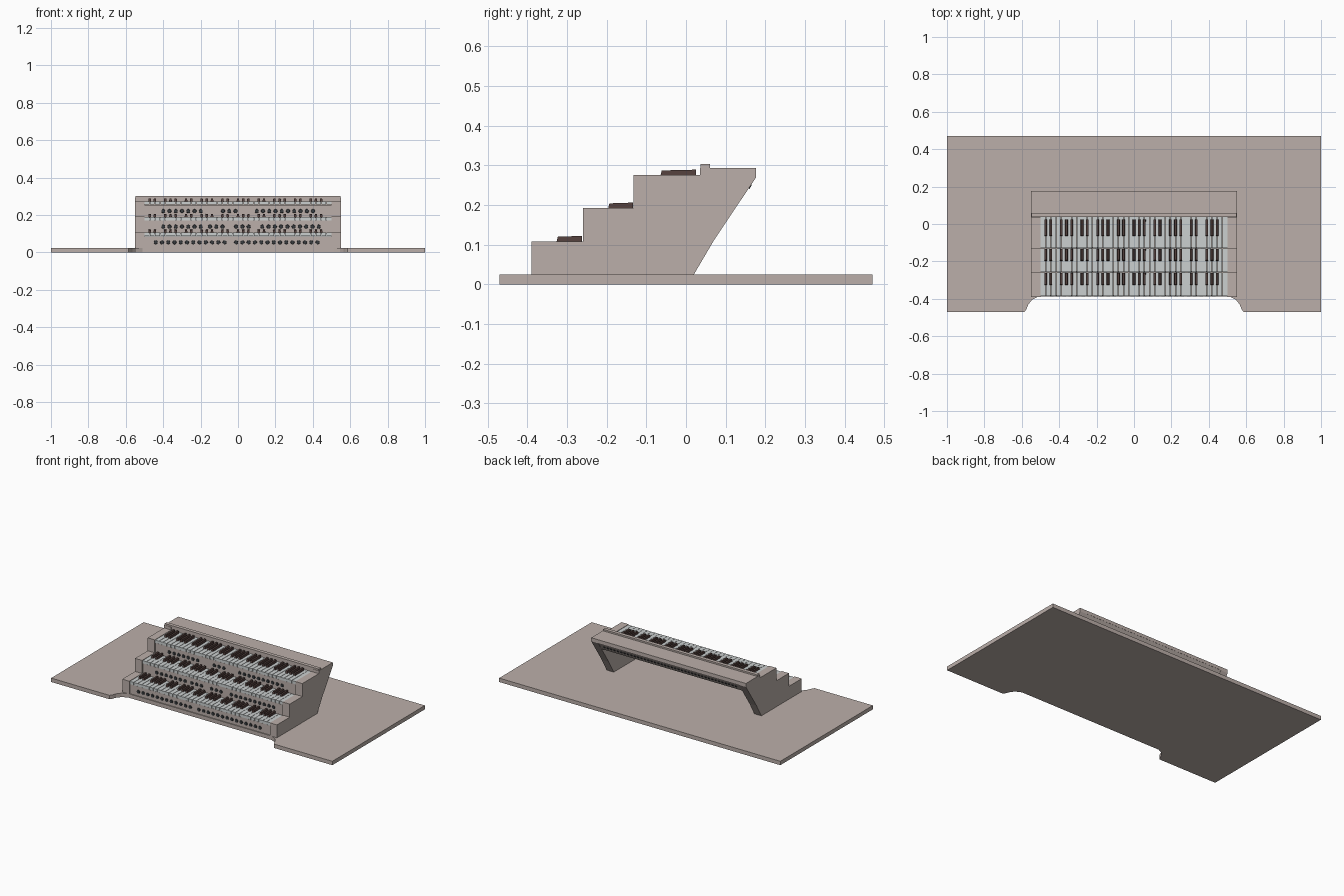
import bpy, bmesh, math
from mathutils import Matrix, Vector

if "Cube" in bpy.data.objects:
    bpy.data.objects.remove(bpy.data.objects["Cube"])


def material(name, rgb):
    m = bpy.data.materials.new(name)
    m.diffuse_color = (*rgb, 1)
    m.use_nodes = True
    m.node_tree.nodes["Principled BSDF"].inputs["Base Color"].default_value = m.diffuse_color
    return m


WOOD = material("pale_wood", (0.50, 0.43, 0.40))
IVORY = material("light_grey_keys", (0.60, 0.63, 0.63))
ROSE = material("dark_rosewood", (0.085, 0.05, 0.045))
DARK = material("dark_grey", (0.04, 0.045, 0.05))


def finish(bm, name, mat):
    bmesh.ops.recalc_face_normals(bm, faces=bm.faces)
    me = bpy.data.meshes.new(name)
    bm.to_mesh(me)
    bm.free()
    ob = bpy.data.objects.new(name, me)
    bpy.context.collection.objects.link(ob)
    me.materials.append(mat)
    return ob


def box(bm, x0, x1, y0, y1, z0, z1):
    m = Matrix.Translation(((x0 + x1) / 2, (y0 + y1) / 2, (z0 + z1) / 2))
    m = m @ Matrix.Diagonal((x1 - x0, y1 - y0, z1 - z0, 1))
    return bmesh.ops.create_cube(bm, size=1, matrix=m)["verts"]


def prism(bm, pts, offset):
    """Extrude a closed outline of 3D points along an offset."""
    f = bm.faces.new([bm.verts.new(p) for p in pts])
    r = bmesh.ops.extrude_face_region(bm, geom=[f], use_keep_orig=True)
    vs = [v for v in r["geom"] if isinstance(v, bmesh.types.BMVert)]
    bmesh.ops.translate(bm, verts=vs, vec=offset)


def disc(bm, centre, direction, radius, depth):
    rot = Vector(direction).to_track_quat('Z', 'Y').to_matrix().to_4x4()
    bmesh.ops.create_cone(bm, cap_ends=True, segments=14, radius1=radius, radius2=radius * 0.85,
                          depth=depth, matrix=Matrix.Translation(centre) @ rot)


# Table top with the curved knee notch at the front
half = [(0.51, -0.388), (0.545, -0.405), (0.565, -0.43), (0.575, -0.455), (0.585, -0.47),
        (1, -0.47), (1, 0.47)]
outline = half + [(-x, y) for x, y in reversed(half)]
bm = bmesh.new()
prism(bm, [(x, y, 0) for x, y in outline], (0, 0, 0.025))
finish(bm, "table_top", WOOD)

# Stepped side cheeks
profile = [(-0.39, 0.025), (-0.39, 0.108), (-0.26, 0.108), (-0.26, 0.192), (-0.132, 0.192),
           (-0.132, 0.275), (0.035, 0.275), (0.035, 0.293), (0.177, 0.293), (0.177, 0.27),
           (0.122, 0.188), (0.07, 0.11), (0.02, 0.025)]
for side, name in ((1, "right_cheek"), (-1, "left_cheek")):
    bm = bmesh.new()
    prism(bm, [(side * 0.5, y, z) for y, z in profile], (side * 0.05, 0, 0))
    finish(bm, name, WOOD)

# Top shelf, its ledge, and the sloped rear rail
bm = bmesh.new()
box(bm, -0.5, 0.5, 0.037, 0.177, 0.272, 0.293)
finish(bm, "top_shelf", WOOD)
bm = bmesh.new()
box(bm, -0.548, 0.548, 0.037, 0.06, 0.293, 0.303)
finish(bm, "music_ledge", WOOD)
bm = bmesh.new()
rail = [(0.176, 0.272), (0.145, 0.222), (0.13, 0.222), (0.155, 0.272)]
prism(bm, [(-0.5, y, z) for y, z in rail], (1, 0, 0))
finish(bm, "rear_rail", WOOD)

# Row of sockets along the rear rail
bm = bmesh.new()
n = Vector((0, 0.05, -0.031)).normalized()
for i in range(40):
    disc(bm, Vector((-0.468 + i * 0.024, 0.1605, 0.247)) + n * 0.001, n, 0.007, 0.004)
finish(bm, "rear_sockets", DARK)

# Three manuals: front y, back y, deck z, sharp front y, sharp back y, piston groups (start x, count)
manuals = [
    ("lower", -0.385, -0.260, 0.108, -0.327, -0.262, [(-0.44, 12), (-0.01, 14)]),
    ("middle", -0.256, -0.132, 0.192, -0.197, -0.134, [(-0.40, 7), (-0.15, 3), (-0.01, 3), (0.13, 10)]),
    ("upper", -0.128, 0.037, 0.275, -0.065, 0.025, [(-0.40, 7), (-0.08, 3), (0.10, 10)]),
]
KEYS = 36
W = 1 / KEYS
for label, y0, y1, z, s0, s1, groups in manuals:
    base = 0.025 if label == "lower" else z - 0.09
    # Front panel and key bed
    bm = bmesh.new()
    box(bm, -0.5, 0.5, y0 + 0.003, y0 + 0.02, base, z - 0.022)
    finish(bm, label + "_front_panel", WOOD)
    bm = bmesh.new()
    box(bm, -0.5, 0.5, y0 + 0.02, y1 + 0.02, z - 0.034, z - 0.022)
    finish(bm, label + "_key_bed", WOOD)

    # Natural keys
    bm = bmesh.new()
    for i in range(KEYS):
        x = -0.5 + i * W
        box(bm, x + 0.001, x + W - 0.001, y0, y1, z - 0.02, z - 0.002)
    finish(bm, label + "_natural_keys", IVORY)

    # Sharp keys with tapered tops, skipping the gaps after E and B
    bm = bmesh.new()
    for i in range(KEYS - 1):
        if i % 7 in (2, 6):
            continue
        x = -0.5 + (i + 1) * W
        vs = box(bm, x - 0.0075, x + 0.0075, s0, s1, z - 0.004, z + 0.014)
        for v in vs:
            if v.co.z > z:
                v.co.x = x + (v.co.x - x) * 0.75
                if v.co.y < (s0 + s1) / 2:
                    v.co.y += 0.004
                    v.co.z -= 0.002
    finish(bm, label + "_sharp_keys", ROSE)

    # Round pistons under the keys
    bm = bmesh.new()
    for start, count in groups:
        for i in range(count):
            disc(bm, (start + i * 0.0335, y0 + 0.001, z - 0.054), (0, -1, 0), 0.011, 0.008)
    finish(bm, label + "_pistons", DARK)
